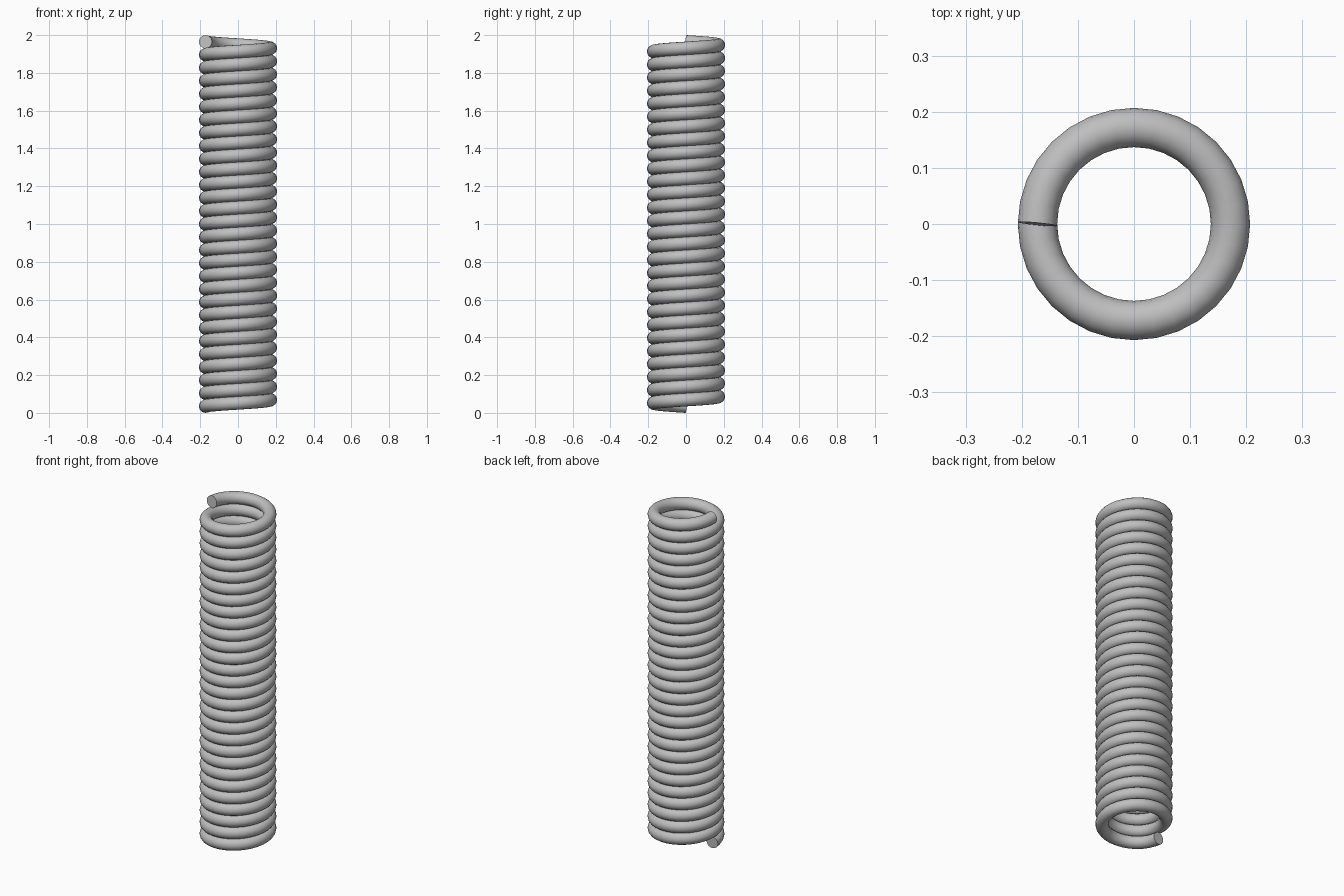
import bpy, bmesh, math
from mathutils import Vector

if "Cube" in bpy.data.objects:
    bpy.data.objects.remove(bpy.data.objects["Cube"])

TURNS, STEPS, SIDES = 28, 32, 16      # coils, segments per coil, wire facets
COIL_R, WIRE_R, HEIGHT = 0.172, 0.035, 2.0
PITCH = (HEIGHT - 2 * WIRE_R) / TURNS

# wire centre line: counterclockwise rise, starting and ending at -x
count = TURNS * STEPS
path = []
for i in range(count + 1):
    a = math.pi + math.tau * i / STEPS
    path.append(Vector((COIL_R * math.cos(a), COIL_R * math.sin(a),
                        WIRE_R + PITCH * i / STEPS)))

# sweep a round section along the centre line
bm = bmesh.new()
rings = []
for i, p in enumerate(path):
    tangent = (path[min(i + 1, count)] - path[max(i - 1, 0)]).normalized()
    side = tangent.cross(Vector((0, 0, 1))).normalized()
    up = side.cross(tangent)
    ring = []
    for k in range(SIDES):
        t = math.tau * k / SIDES
        ring.append(bm.verts.new(p + WIRE_R * (math.cos(t) * side + math.sin(t) * up)))
    rings.append(ring)
for r0, r1 in zip(rings, rings[1:]):
    for k in range(SIDES):
        n = (k + 1) % SIDES
        bm.faces.new((r0[k], r0[n], r1[n], r1[k]))

# flat wire ends
bm.faces.new(rings[0])
bm.faces.new(rings[-1])
bmesh.ops.recalc_face_normals(bm, faces=bm.faces[:])

mesh = bpy.data.meshes.new("spring_coil")
bm.to_mesh(mesh)
bm.free()
spring = bpy.data.objects.new("spring_coil", mesh)
bpy.context.collection.objects.link(spring)

# plain steel grey
steel = bpy.data.materials.new("steel_grey")
steel.diffuse_color = (0.52, 0.52, 0.52, 1)
steel.use_nodes = True
steel.node_tree.nodes["Principled BSDF"].inputs["Base Color"].default_value = steel.diffuse_color
mesh.materials.append(steel)

# smooth wire with sharp ends
bpy.context.view_layer.objects.active = spring
spring.select_set(True)
bpy.ops.object.shade_smooth_by_angle(angle=math.radians(40))
